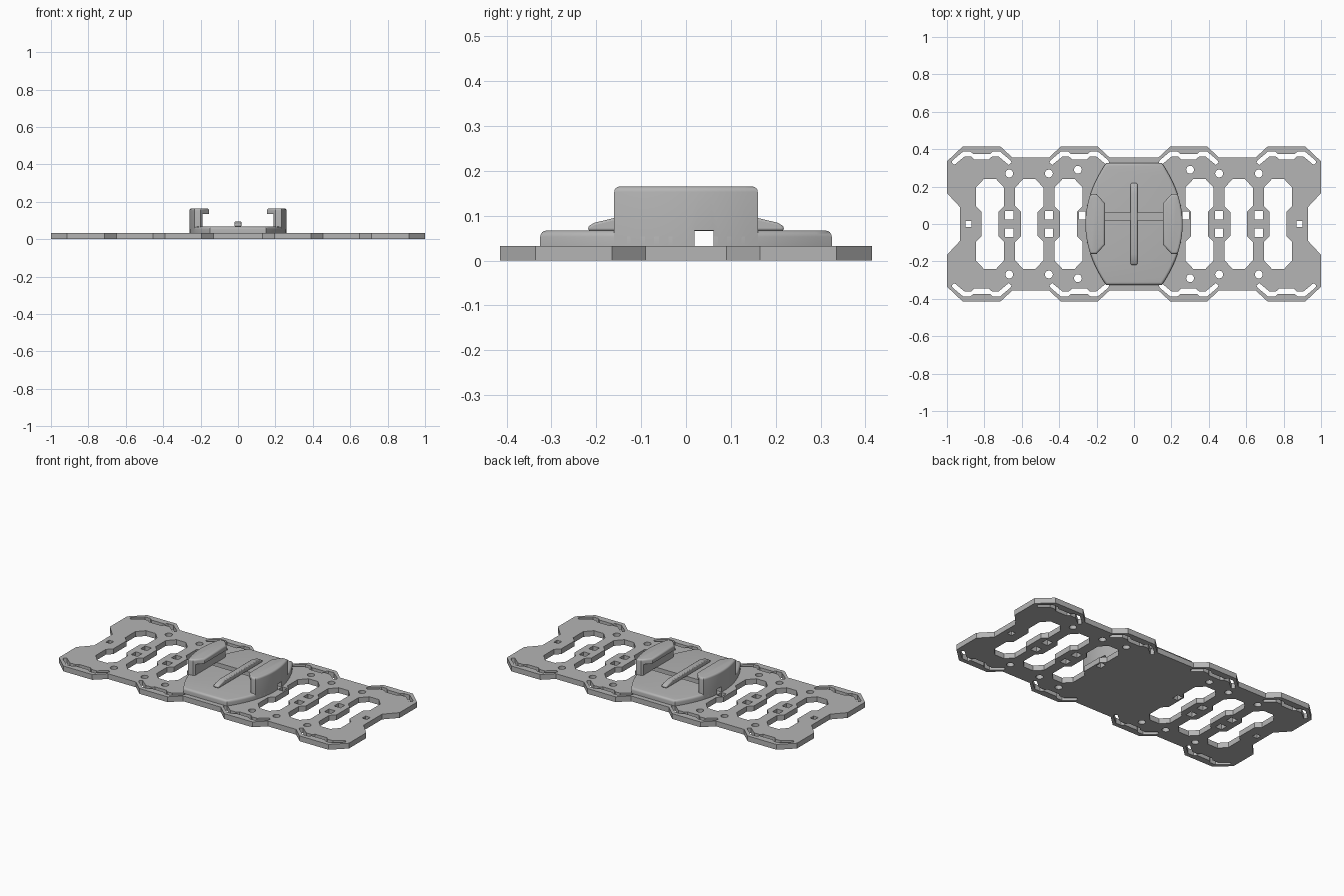
import bpy, bmesh, math
from mathutils import Matrix

if "Cube" in bpy.data.objects:
    bpy.data.objects.remove(bpy.data.objects["Cube"])

grey = bpy.data.materials.new("plain grey")
grey.use_nodes = True
grey.diffuse_color = (0.46, 0.46, 0.46, 1)
grey.node_tree.nodes["Principled BSDF"].inputs["Base Color"].default_value = grey.diffuse_color

PLATE_TOP, BASE_TOP, CLIP_TOP = 0.033, 0.067, 0.165


def add(name, mesh):
    obj = bpy.data.objects.new(name, mesh)
    bpy.context.collection.objects.link(obj)
    return obj


def flip(points, sx, sy):
    return [(x * sx, y * sy) for x, y in points]


def four_way(quarter):
    """Closed outline from its first-quadrant points, anticlockwise."""
    return (quarter + flip(quarter, -1, 1)[::-1]
            + flip(quarter, -1, -1) + flip(quarter, 1, -1)[::-1])


def shift(points, dx, dy=0):
    return [(x + dx, y + dy) for x, y in points]


def prism(name, outline, z0, z1, round_top=0):
    """Extrude an outline upwards, with an optional rounded top rim."""
    bm = bmesh.new()
    face = bm.faces.new([bm.verts.new((x, y, z0)) for x, y in outline])
    top = bmesh.ops.extrude_face_region(bm, geom=[face])["geom"]
    verts = [v for v in top if isinstance(v, bmesh.types.BMVert)]
    bmesh.ops.translate(bm, verts=verts, vec=(0, 0, z1 - z0))
    if not any(len(f.verts) == len(outline) and f.calc_center_median().z < z0 + 1e-5
               for f in bm.faces):
        bm.faces.new([v for v in bm.verts if v not in verts])
    if round_top:
        rim = [e for e in bm.edges if all(v in verts for v in e.verts)]
        bmesh.ops.bevel(bm, geom=rim, offset=round_top, segments=4,
                        profile=0.5, affect='EDGES')
    bmesh.ops.recalc_face_normals(bm, faces=bm.faces)
    mesh = bpy.data.meshes.new(name)
    bm.to_mesh(mesh)
    bm.free()
    mesh.materials.append(grey)
    return add(name, mesh)


def rect(x0, x1, y0, y1):
    return [(x0, y0), (x1, y0), (x1, y1), (x0, y1)]


def bake(obj):
    """Turn the object's modifiers or curve into plain mesh."""
    graph = bpy.context.evaluated_depsgraph_get()
    return bpy.data.meshes.new_from_object(obj.evaluated_get(graph))


def cut(obj, *cutters):
    for c in cutters:
        mod = obj.modifiers.new("cut", 'BOOLEAN')
        mod.operation, mod.solver, mod.object = 'DIFFERENCE', 'EXACT', c
    mesh = bake(obj)
    obj.modifiers.clear()
    obj.data = mesh


def smooth(obj):
    bpy.ops.object.select_all(action='DESELECT')
    obj.select_set(True)
    bpy.context.view_layer.objects.active = obj
    bpy.ops.object.shade_smooth_by_angle(angle=math.radians(35))


# Mounting plate: outer outline first, then every opening
loops = [four_way([(0.93, 0.09), (1, 0.165), (1, 0.335), (0.915, 0.415),
                   (0.715, 0.415), (0.65, 0.355), (0.455, 0.355),
                   (0.39, 0.415), (0.195, 0.415), (0.13, 0.355)])]

# Long waisted windows
window = four_way([(0.045, 0.065), (0.075, 0.095), (0.075, 0.195), (0.033, 0.24)])
# Thin strap slots in the tabs
upper = [(-0.16, 0.328), (-0.155, 0.34), (-0.098, 0.388), (-0.06, 0.388), (-0.045, 0.374)]
lower = [(-0.145, 0.316), (-0.092, 0.36), (-0.055, 0.36), (-0.04, 0.346)]
slot = upper + flip(upper, -1, 1)[::-1] + flip(lower, -1, 1) + lower[::-1]
# Round screw holes
disc = [(0.021 * math.cos(i * math.tau / 20), 0.021 * math.sin(i * math.tau / 20))
        for i in range(20)]
square = rect(-0.022, 0.022, -0.022, 0.022)

for sx in (-1, 1):
    for x in (0.77, 0.56, 0.35):
        loops.append(shift(window, sx * x))
    for sy in (-1, 1):
        for x in (0.815, 0.292):
            loops.append(shift(flip(slot, 1, sy), sx * x))
        for x, y in ((0.667, 0.27), (0.455, 0.27), (0.30, 0.29)):
            loops.append(shift(disc, sx * x, sy * y))
        for x in (0.667, 0.455):
            loops.append(shift(square, sx * x, sy * 0.047))
    loops.append(shift(flip(square, 0.75, 0.75), sx * 0.885))
    loops.append(shift(flip(square, 0.8, 1), sx * 0.277, 0.045))

curve = bpy.data.curves.new("plate_outline", 'CURVE')
curve.dimensions, curve.fill_mode = '2D', 'BOTH'
curve.extrude = PLATE_TOP / 2
for pts in loops:
    spline = curve.splines.new('POLY')
    spline.points.add(len(pts) - 1)
    for p, (x, y) in zip(spline.points, pts):
        p.co = (x, y, 0, 1)
    spline.use_cyclic_u = True
outline_obj = add("plate_outline", curve)
plate_mesh = bake(outline_obj)
bpy.data.objects.remove(outline_obj)
plate_mesh.transform(Matrix.Translation((0, 0, PLATE_TOP / 2)))
plate_mesh.materials.clear()
plate_mesh.materials.append(grey)
bm = bmesh.new()
bm.from_mesh(plate_mesh)
bmesh.ops.remove_doubles(bm, verts=bm.verts, dist=1e-5)
bmesh.ops.recalc_face_normals(bm, faces=bm.faces)
for f in bm.faces:
    f.smooth = False
bm.to_mesh(plate_mesh)
bm.free()
add("mounting_plate", plate_mesh)


# Barrel-sided dock base
def side_x(y):
    return 0.26 - 0.11 * (y / 0.325) ** 2


half = [(side_x(y), y) for y in (0.325 * i / 10 for i in range(-10, 11))]
base = prism("dock_base", half + flip(half, -1, -1), PLATE_TOP, BASE_TOP, 0.014)

# Helpers: strap channel and the space under the clip lips
channel = prism("channel_cutter", rect(-0.4, 0.4, 0.019, 0.061), 0.02, BASE_TOP + 0.0005)
undercut = prism("undercut_cutter", rect(-0.19, 0.19, -0.3, 0.3), BASE_TOP - 0.005, 0.135)
cut(base, channel)
smooth(base)

# Hooked side clips
outer = [(side_x(y), y) for y in (0.16 * i / 6 for i in range(-6, 7))]
clip = outer + [(0.2, 0.16), (0.155, 0.11), (0.155, -0.11), (0.2, -0.16)]
for name, s in (("left_clip", 1), ("right_clip", -1)):
    obj = prism(name, flip(clip, s, s), PLATE_TOP + 0.001, CLIP_TOP, 0.012)
    cut(obj, channel, undercut)
    smooth(obj)
for helper in (channel, undercut):
    bpy.data.objects.remove(helper)

# Centre rail with sloping ends
end = [(0.218, BASE_TOP - 0.001), (0.218, 0.076), (0.205, 0.084), (0.16, 0.095)]
rail = prism("centre_rail", end + flip(end, -1, 1)[::-1], -0.018, 0.018)
rail.data.transform(Matrix(((0, 0, 1, 0), (1, 0, 0, 0), (0, 1, 0, 0), (0, 0, 0, 1))))
bev = rail.modifiers.new("soft_edges", 'BEVEL')
bev.width, bev.segments = 0.005, 2
smooth(rail)
